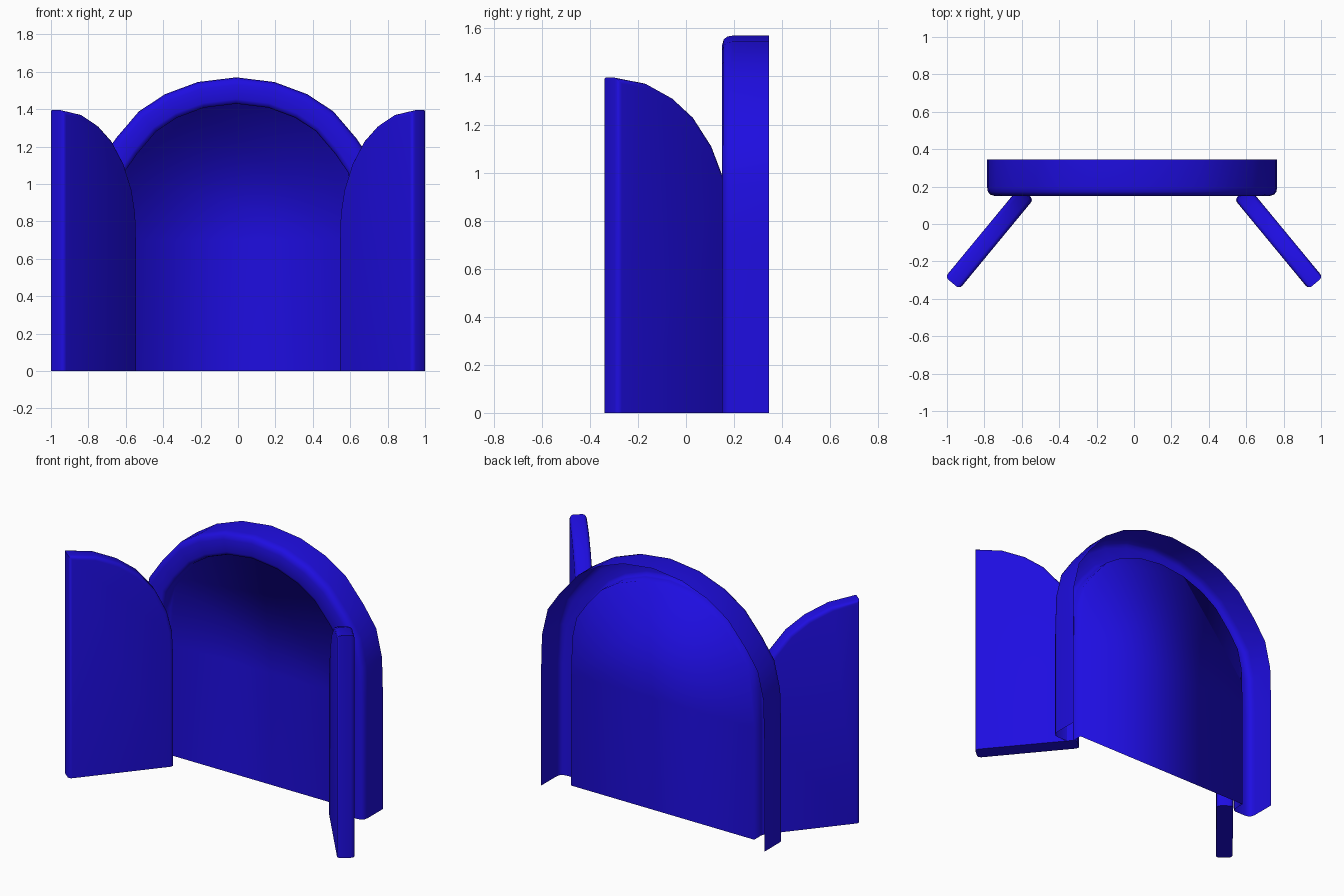
import bpy, bmesh, math
from mathutils import Vector

if "Cube" in bpy.data.objects:
    bpy.data.objects.remove(bpy.data.objects["Cube"])

blue = bpy.data.materials.new("blue")
blue.diffuse_color = (0.013, 0.004, 0.75, 1)
blue.use_nodes = True
blue.node_tree.nodes["Principled BSDF"].inputs["Base Color"].default_value = blue.diffuse_color


def finish(bm, name, angle):
    me = bpy.data.meshes.new(name)
    bm.to_mesh(me)
    bm.free()
    ob = bpy.data.objects.new(name, me)
    bpy.context.collection.objects.link(ob)
    me.materials.append(blue)
    bpy.ops.object.select_all(action='DESELECT')
    ob.select_set(True)
    bpy.context.view_layer.objects.active = ob
    bpy.ops.object.shade_smooth_by_angle(angle=math.radians(angle))
    return ob


# Arched frame: open-backed rim section swept along the arch, closed by a recessed panel
half = [(0.775, 0), (0.775, 0.70), (0.768, 0.95), (0.728, 1.12),
        (0.642, 1.245), (0.52, 1.388), (0.38, 1.48), (0.205, 1.545)]
arch = [Vector(p) for p in half] + [Vector((0, 1.57))] + [Vector((-x, z)) for x, z in reversed(half)]
section = [(0, 0.345), (0, 0.195), (0.004, 0.172), (0.016, 0.157), (0.04, 0.15),
           (0.115, 0.15), (0.133, 0.157), (0.14, 0.175), (0.14, 0.245)]


def inward(i):
    """Mitred inward offset direction at arch point i."""
    dirs = [(arch[j + 1] - arch[j]).normalized() for j in (i - 1, i) if 0 <= j < len(arch) - 1]
    t = sum(dirs, Vector((0, 0))).normalized()
    return Vector((-t.y, t.x)) / t.dot(dirs[0])


bm = bmesh.new()
rings = []
for i, p in enumerate(arch):
    n = inward(i)
    rings.append([bm.verts.new((p.x + n.x * d - 0.01, y, p.y + n.y * d)) for d, y in section])
for a, b in zip(rings, rings[1:]):
    for k in range(len(section) - 1):
        bm.faces.new((a[k], a[k + 1], b[k + 1], b[k]))
bm.faces.new([r[-1] for r in rings])
bmesh.ops.recalc_face_normals(bm, faces=bm.faces[:])
panel = max(bm.faces, key=lambda f: f.calc_area())
if panel.normal.y > 0:
    bmesh.ops.reverse_faces(bm, faces=bm.faces[:])
finish(bm, "arched_frame", 95)

# Open doors: quarter-arch slabs with rounded edges, u runs from the hinge to the tip
LENGTH, THICK = 0.622, 0.10
door_arch = [(0, 1.395), (0.265, 1.37), (0.49, 1.31), (0.67, 1.23), (0.83, 1.11),
             (0.94, 0.97), (0.99, 0.84), (1, 0.70), (1, 0)]
outline = [(0, 0)] + door_arch
along = Vector((0.636, -0.771, 0))
across = Vector((0.771, 0.636, 0))
hinge = Vector((0.537, 0.132, 0))


def make_door(name, side):
    bm = bmesh.new()

    def loop(t):
        pts = [hinge + along * LENGTH * (1 - f) + across * t + Vector((0, 0, z)) for f, z in outline]
        return [bm.verts.new((p.x * side, p.y, p.z)) for p in pts]

    a, b = loop(0), loop(THICK)
    caps = [bm.faces.new(a), bm.faces.new(b[::-1])]
    for i in range(len(a)):
        j = (i + 1) % len(a)
        bm.faces.new((a[i], b[i], b[j], a[j]))
    bmesh.ops.recalc_face_normals(bm, faces=bm.faces[:])
    rim = [e for f in caps for e in f.edges if max(v.co.z for v in e.verts) > 0.01]
    bmesh.ops.bevel(bm, geom=rim, offset=0.022, segments=3, profile=0.5,
                    affect='EDGES', clamp_overlap=True)
    finish(bm, name, 40)


make_door("right_door", 1)
make_door("left_door", -1)
